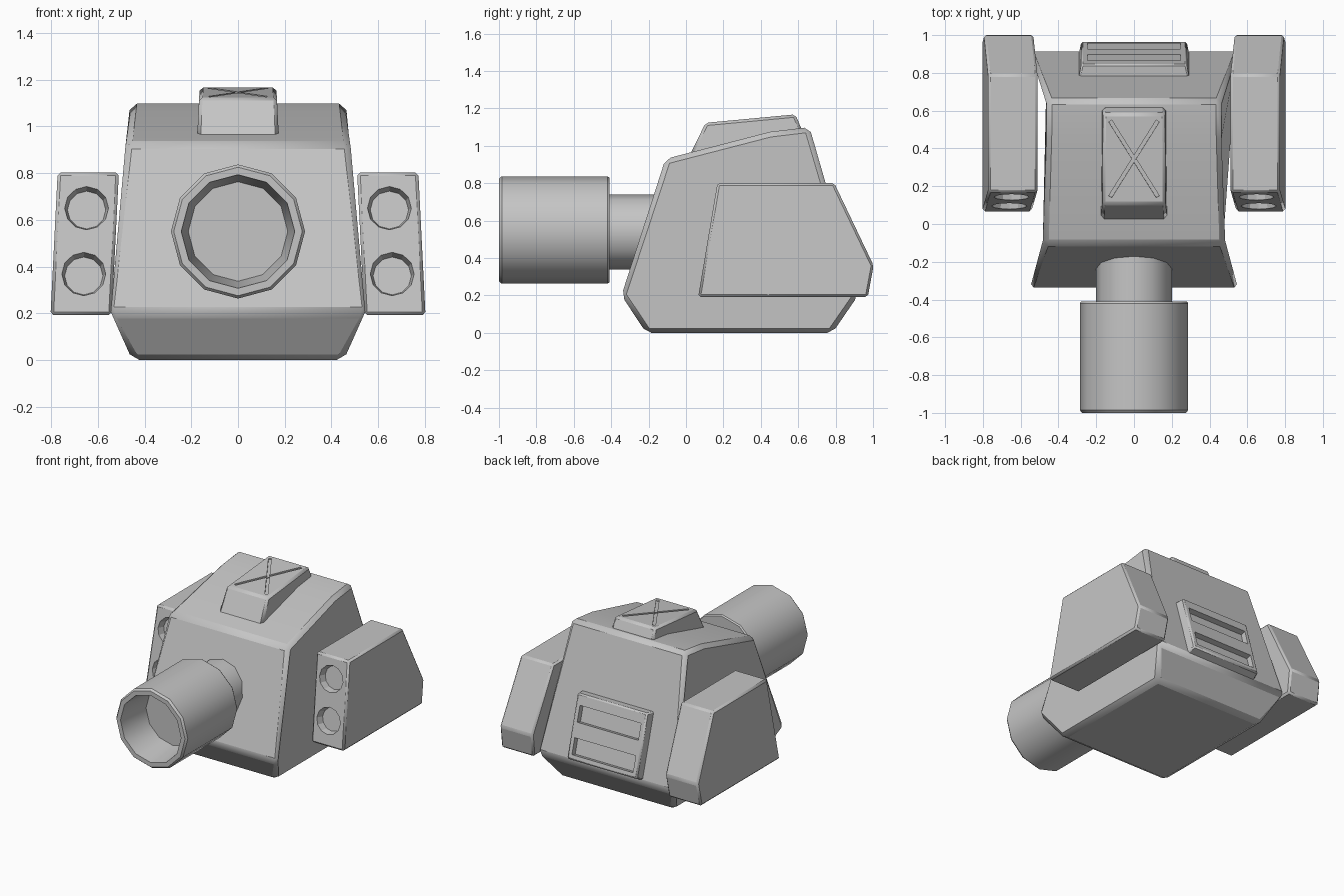
import bpy, bmesh, math
from mathutils import Vector, Matrix

if "Cube" in bpy.data.objects:
    bpy.data.objects.remove(bpy.data.objects["Cube"])

grey = bpy.data.materials.new("gun_grey")
grey.diffuse_color = (0.56, 0.56, 0.56, 1)
grey.use_nodes = True
grey.node_tree.nodes["Principled BSDF"].inputs["Base Color"].default_value = grey.diffuse_color


def make_object(name, bm):
    bmesh.ops.recalc_face_normals(bm, faces=bm.faces)
    mesh = bpy.data.meshes.new(name)
    bm.to_mesh(mesh)
    bm.free()
    mesh.materials.append(grey)
    obj = bpy.data.objects.new(name, mesh)
    bpy.context.collection.objects.link(obj)
    return obj


def side_solid(name, profile, x_range):
    """Solid from a (y, z) outline; x_range(z) gives its two x limits."""
    bm = bmesh.new()
    rings = [[bm.verts.new((x_range(z)[i], y, z)) for y, z in profile] for i in (0, 1)]
    n = len(profile)
    for ring in rings:
        bm.faces.new(ring)
    for i in range(n):
        j = (i + 1) % n
        bm.faces.new((rings[0][i], rings[0][j], rings[1][j], rings[1][i]))
    return make_object(name, bm)


def lathe(name, profile, z, sides=12):
    """Turn an (r, y) outline around the barrel axis."""
    bm = bmesh.new()
    rings = []
    for r, y in profile:
        rings.append([bm.verts.new((r * math.cos(a), y, z + r * math.sin(a)))
                      for a in (2 * math.pi * k / sides for k in range(sides))])
    for a, b in zip(rings, rings[1:]):
        for k in range(sides):
            m = (k + 1) % sides
            bm.faces.new((a[k], a[m], b[m], b[k]))
    bm.faces.new(rings[0])
    bm.faces.new(rings[-1])
    return make_object(name, bm)


def box(name, matrix, size, taper=1.0):
    """Box in a local frame; taper shrinks the local +z end."""
    bm = bmesh.new()
    bmesh.ops.create_cube(bm, size=1)
    for v in bm.verts:
        k = taper if v.co.z > 0 else 1
        v.co = matrix @ Vector((v.co.x * size[0] * k, v.co.y * size[1] * k, v.co.z * size[2]))
    return make_object(name, bm)


def bevel(obj, width):
    mod = obj.modifiers.new("bevel", "BEVEL")
    mod.width = width
    mod.segments = 1
    mod.limit_method = "ANGLE"
    mod.angle_limit = math.radians(20)


def cut(obj, cutter):
    mod = obj.modifiers.new("cut", "BOOLEAN")
    mod.operation = "DIFFERENCE"
    mod.solver = "EXACT"
    mod.object = cutter
    cutter.hide_render = True
    cutter.hide_viewport = True


def frame(origin, up):
    """Frame with local x along world x and local z along up."""
    z = Vector(up).normalized()
    x = Vector((1, 0, 0))
    y = z.cross(x)
    m = Matrix((x, y, z)).transposed().to_4x4()
    m.translation = origin
    return m


# Hull
def hull_x(z):
    w = 0.45 + 0.112 * z / 0.2 if z < 0.2 else 0.562 - 0.1 * (z - 0.2) / 0.89
    return -w, w


hull = side_solid("hull", [(-0.345, 0.2), (-0.213, 0), (0.783, 0), (0.92, 0.2),
                           (0.66, 1.1), (0.45, 1.075), (-0.11, 0.93)], hull_x)
bevel(hull, 0.028)

# Barrel with recessed bore, and its neck
barrel = lathe("barrel", [(0.2, -0.41), (0.28, -0.41), (0.287, -0.42), (0.287, -0.985),
                          (0.275, -1.0), (0.243, -1.0), (0.213, -0.75)], 0.55)
neck = lathe("barrel_neck", [(0.2, -0.45), (0.2, 0.0)], 0.54)

# Side pods with two round ports each
parts = [hull, barrel, neck]
front_normal = Vector((0, -0.6, 0.1)).normalized()
for side, label in ((-1, "left"), (1, "right")):
    def pod_x(z, s=side):
        shift = 0.05 * (z - 0.2)
        return s * (0.54 - shift), s * (0.802 - shift)

    pod = side_solid(label + "_pod", [(0.065, 0.192), (0.168, 0.802), (0.792, 0.802),
                                      (1.003, 0.36), (0.972, 0.192)], pod_x)
    bevel(pod, 0.013)
    for i, (x, z) in enumerate(((0.648, 0.65), (0.66, 0.368))):
        m = frame((side * x, 0.067 + (z - 0.2) / 6, z), front_normal)
        bm = bmesh.new()
        bmesh.ops.create_cone(bm, cap_ends=True, segments=12, radius1=0.082,
                              radius2=0.106, depth=0.10, matrix=m)
        cut(pod, make_object(f"{label}_port_cutter_{i}", bm))
    parts.append(pod)


# Roof hatch with an engraved cross
def hatch_x(z):
    w = 0.175 - 0.06 * max(0, z - 0.98)
    return -w, w


hatch = side_solid("roof_hatch", [(0.02, 0.95), (0.105, 1.123), (0.585, 1.168), (0.63, 1.06)],
                   hatch_x)
bevel(hatch, 0.015)
top = frame((0, 0.345, 1.1455), (0, -0.045, 0.48))
for s in (-1, 1):
    m = top @ Matrix.Rotation(s * math.atan2(0.4, 0.25), 4, "Z")
    cut(hatch, box(f"cross_cutter_{s + 1}", m, (0.475, 0.019, 0.02)))
parts.append(hatch)

# Rear vent with two slots
up = (0, 0.9, 0.255)
vent = box("rear_vent", frame((0, 0.853, 0.449), up), (0.6, 0.48, 0.11), 0.93)
bevel(vent, 0.01)
for i, (y, z) in enumerate(((0.93, 0.335), (0.87, 0.547))):
    cut(vent, box(f"slot_cutter_{i}", frame((0, y, z), up), (0.49, 0.115, 0.055)))
parts.append(vent)

# Smooth the round parts while keeping the panel edges crisp
for obj in parts:
    bpy.ops.object.select_all(action="DESELECT")
    obj.select_set(True)
    bpy.context.view_layer.objects.active = obj
    bpy.ops.object.shade_smooth_by_angle(angle=math.radians(31))
